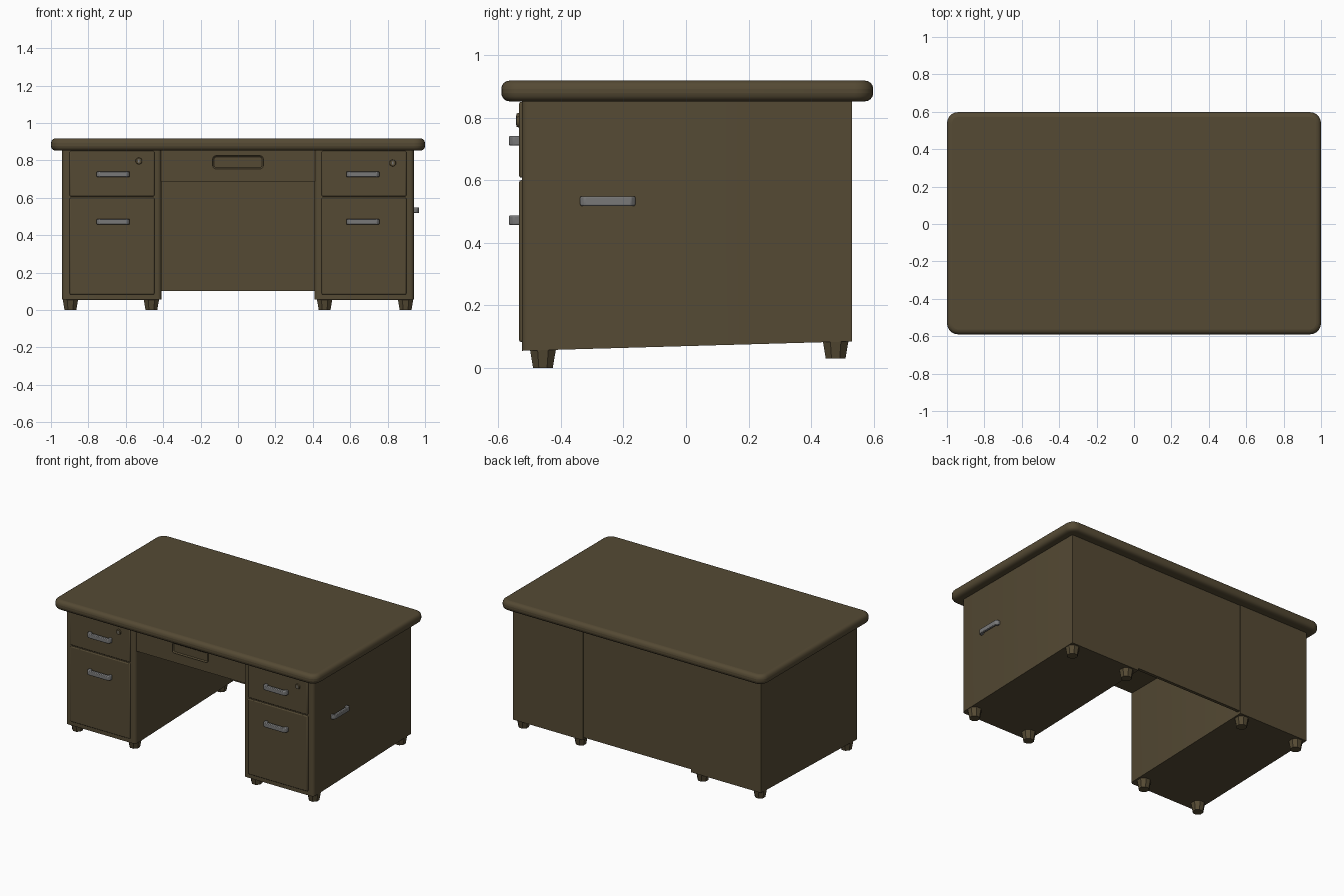
import bpy, bmesh, math
from mathutils import Matrix, Vector

if "Cube" in bpy.data.objects:
    bpy.data.objects.remove(bpy.data.objects["Cube"])


def material(name, rgb):
    m = bpy.data.materials.new(name)
    m.diffuse_color = (*rgb, 1)
    m.use_nodes = True
    m.node_tree.nodes["Principled BSDF"].inputs["Base Color"].default_value = m.diffuse_color
    return m


BROWN = material("dark olive brown", (0.09, 0.068, 0.034))
GREY = material("metal grey", (0.19, 0.19, 0.19))


def finish(name, bm, mat, bevel=0.0, seg=2):
    bmesh.ops.recalc_face_normals(bm, faces=bm.faces)
    me = bpy.data.meshes.new(name)
    bm.to_mesh(me)
    bm.free()
    ob = bpy.data.objects.new(name, me)
    bpy.context.collection.objects.link(ob)
    me.materials.append(mat)
    if bevel:
        md = ob.modifiers.new("bevel", 'BEVEL')
        md.width, md.segments = bevel, seg
        md.limit_method, md.angle_limit = 'ANGLE', math.radians(40)
    bpy.ops.object.select_all(action='DESELECT')
    bpy.context.view_layer.objects.active = ob
    ob.select_set(True)
    bpy.ops.object.shade_smooth_by_angle(angle=math.radians(35))
    return ob


def cube(lo, hi):
    lo, hi = Vector(lo), Vector(hi)
    bm = bmesh.new()
    bmesh.ops.create_cube(bm, size=1)
    for v in bm.verts:
        v.co = [(lo[i] + hi[i]) / 2 + v.co[i] * (hi[i] - lo[i]) for i in range(3)]
    return bm


def round_edges(bm, axis, radius, seg, test=lambda c: True):
    edges = []
    for e in bm.edges:
        a, b = e.verts[0].co, e.verts[1].co
        d = (a - b).normalized()
        if abs(d[axis]) > 0.9 and test((a + b) / 2):
            edges.append(e)
    bmesh.ops.bevel(bm, geom=edges, offset=radius, segments=seg, profile=0.5, affect='EDGES')


def box(name, lo, hi, mat=BROWN, bevel=0.0):
    return finish(name, cube(lo, hi), mat, bevel)


def prism(pts, depth):
    # outline in xy extruded along z, centred
    bm = bmesh.new()
    f = bm.faces.new([bm.verts.new((x, y, -depth / 2)) for x, y in pts])
    r = bmesh.ops.extrude_face_region(bm, geom=[f])
    bmesh.ops.translate(bm, vec=(0, 0, depth),
                        verts=[g for g in r["geom"] if isinstance(g, bmesh.types.BMVert)])
    return bm


def handle(name, loc, turn=0.0, reach=0.036):
    half = [(0.088, 0), (0.088, -reach * 0.6), (0.075, -reach)]
    inner = [(-0.066, 0), (-0.066, -reach * 0.4), (0.066, -reach * 0.4), (0.066, 0)]
    pts = half + [(-x, y) for x, y in reversed(half)] + inner
    bm = prism(pts, 0.03)
    bm.transform(Matrix.Translation(loc) @ Matrix.Rotation(turn, 4, 'Z'))
    finish(name, bm, GREY, 0.004, 2)


def cylinder(name, loc, r1, r2, depth, sides, mat, rot=Matrix()):
    bm = bmesh.new()
    bmesh.ops.create_cone(bm, cap_ends=True, segments=sides, radius1=r1, radius2=r2, depth=depth)
    bm.transform(Matrix.Translation(loc) @ rot)
    return finish(name, bm, mat)


# Desk top with rounded corners and soft edge
bm = cube((-1, -0.59, 0.852), (1, 0.598, 0.918))
round_edges(bm, 2, 0.06, 5)
finish("desk_top", bm, BROWN, 0.026, 4)

for s, side in ((-1, "left"), (1, "right")):
    # Pedestal, its underside rising towards the back
    x0, x1 = sorted((s * 0.41, s * 0.94))
    bm = cube((x0, -0.524, 0.055), (x1, 0.53, 0.856))
    for v in bm.verts:
        if v.co.z < 0.5 and v.co.y > 0:
            v.co.z = 0.085
    round_edges(bm, 2, 0.02, 3, lambda c: c.y < 0)
    finish(side + "_pedestal", bm, BROWN)

    # Drawer fronts
    d0, d1 = sorted((s * 0.447, s * 0.9))
    box(side + "_lower_drawer", (d0, -0.533, 0.083), (d1, -0.5, 0.6), BROWN, 0.006)
    box(side + "_upper_drawer", (d0, -0.533, 0.608), (d1, -0.5, 0.85), BROWN, 0.006)
    handle(side + "_upper_handle", (s * 0.668, -0.53, 0.726))
    handle(side + "_lower_handle", (s * 0.668, -0.53, 0.472))

    # Lock
    lx, lz = (-0.53, 0.797) if s < 0 else (0.827, 0.786)
    cylinder(side + "_lock", (lx, -0.535, lz), 0.019, 0.016, 0.012, 16, BROWN,
             Matrix.Rotation(math.pi / 2, 4, 'X'))
    box(side + "_keyhole", (lx - 0.004, -0.5425, lz - 0.009), (lx + 0.004, -0.54, lz + 0.009), GREY)

    # Tapered feet
    for fx in (0.463, 0.896):
        for fy, z0, z1, row in ((-0.457, 0.0, 0.066, "front"), (0.478, 0.03, 0.095, "back")):
            cylinder(f"{side}_{row}_foot", (s * fx, fy, (z0 + z1) / 2), 0.034, 0.046, z1 - z0, 8,
                     BROWN, Matrix.Rotation(math.pi / 8, 4, 'Z'))

# Handle of the pull-out shelf on the right side
handle("side_handle", (0.938, -0.25, 0.533), math.pi / 2, 0.03)

# Centre drawer with a recessed pull
bm = cube((-0.415, -0.51, 0.687), (0.415, 0.1, 0.856))
finish("centre_drawer", bm, BROWN)
bm = cube((-0.135, -0.519, 0.755), (0.135, -0.505, 0.825))
round_edges(bm, 1, 0.014, 3)
front = min(bm.faces, key=lambda f: f.calc_center_median().y)
bmesh.ops.inset_region(bm, faces=[front], thickness=0.008)
bmesh.ops.translate(bm, verts=front.verts, vec=(0, 0.007, 0))
finish("centre_drawer_pull", bm, BROWN)

# Panel closing the knee space at the back
box("back_panel", (-0.415, 0.505, 0.103), (0.415, 0.526, 0.856))
